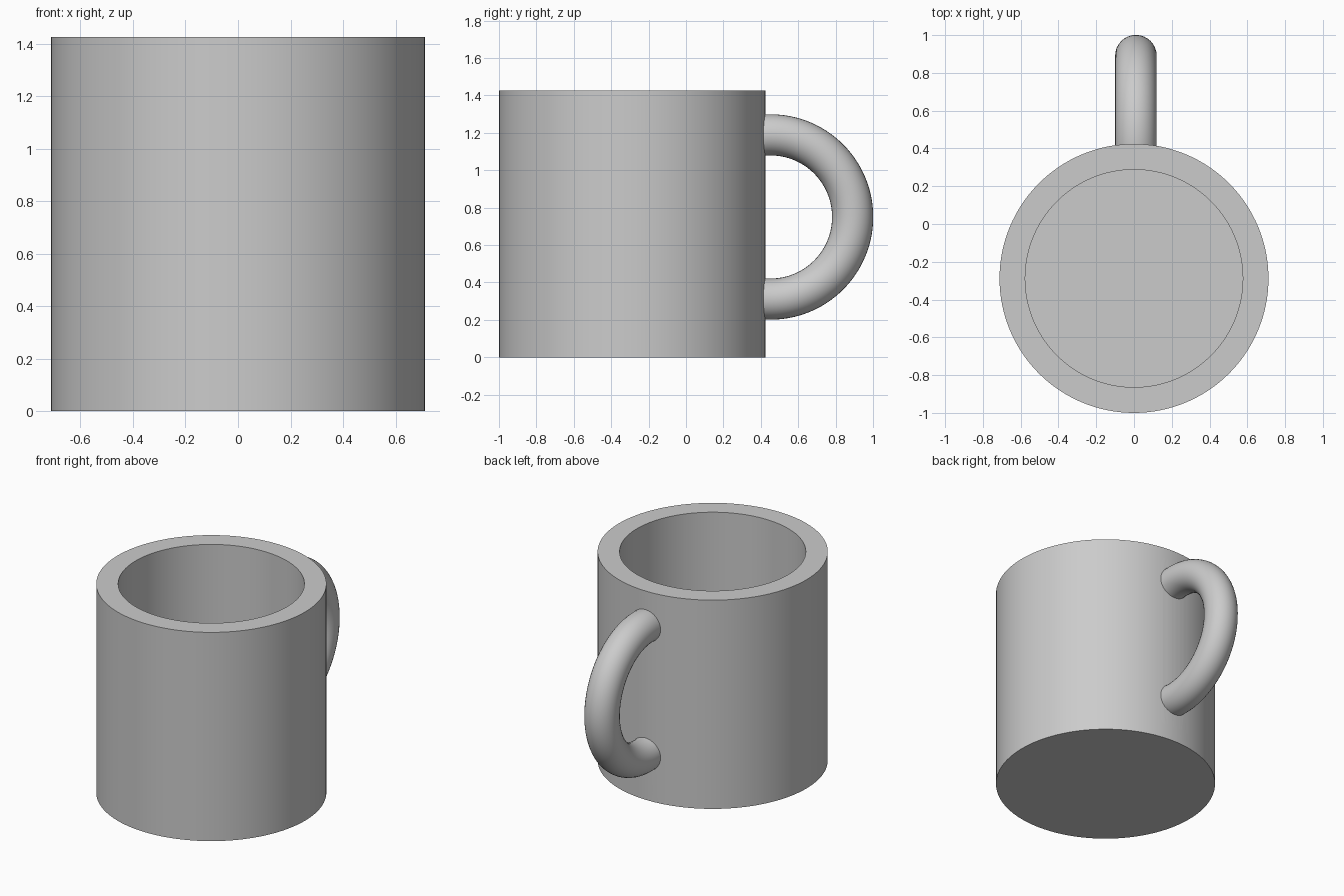
import bpy, bmesh
from math import radians, sin, cos, tau
from mathutils import Vector, Matrix

if "Cube" in bpy.data.objects:
    bpy.data.objects.remove(bpy.data.objects["Cube"])


def finish(name, bm):
    bmesh.ops.remove_doubles(bm, verts=bm.verts, dist=1e-5)
    bmesh.ops.recalc_face_normals(bm, faces=bm.faces)
    mesh = bpy.data.meshes.new(name)
    bm.to_mesh(mesh)
    bm.free()
    obj = bpy.data.objects.new(name, mesh)
    bpy.context.collection.objects.link(obj)
    return obj


# Cup: turned wall-and-floor profile, centred behind the front edge
CUP_Y, R, R_IN, H, FLOOR = -0.288, 0.712, 0.576, 1.425, 0.14
profile = [(0, 0), (R, 0), (R, H), (R_IN, H), (R_IN, FLOOR), (0, FLOOR)]
bm = bmesh.new()
verts = [bm.verts.new((r, CUP_Y, z)) for r, z in profile]
edges = [bm.edges.new(pair) for pair in zip(verts, verts[1:])]
bmesh.ops.spin(bm, geom=verts + edges, cent=(0, CUP_Y, 0), axis=(0, 0, 1),
               angle=tau, steps=128)
mug = finish("mug", bm)

# Handle: round section swept on a C-shaped arc whose ends sink into the wall
CENTRE, MAJOR, TUBE, SWEEP = Vector((0.01, 0.452, 0.75)), 0.439, 0.11, radians(102)
bm = bmesh.new()
ring = [bm.verts.new(CENTRE + Vector((TUBE * cos(i * tau / 32),
                                      MAJOR + TUBE * sin(i * tau / 32), 0)))
        for i in range(32)]
bmesh.ops.rotate(bm, verts=ring, cent=CENTRE, matrix=Matrix.Rotation(-SWEEP, 3, 'X'))
section = bm.faces.new(ring)
bmesh.ops.spin(bm, geom=[section], cent=CENTRE, axis=(1, 0, 0),
               angle=2 * SWEEP, steps=64)
# close the starting end if the spin removed its cap
bmesh.ops.holes_fill(bm, edges=[e for e in bm.edges if e.is_boundary], sides=0)
handle = finish("handle", bm)
handle.hide_render = True

# Join the handle to the cup as one solid
join = mug.modifiers.new("join_handle", 'BOOLEAN')
join.operation, join.solver, join.object = 'UNION', 'EXACT', handle
bpy.context.view_layer.objects.active = mug
mug.select_set(True)
bpy.ops.object.modifier_apply(modifier=join.name)
bpy.data.objects.remove(handle)
bpy.ops.object.shade_smooth_by_angle(angle=radians(35))
